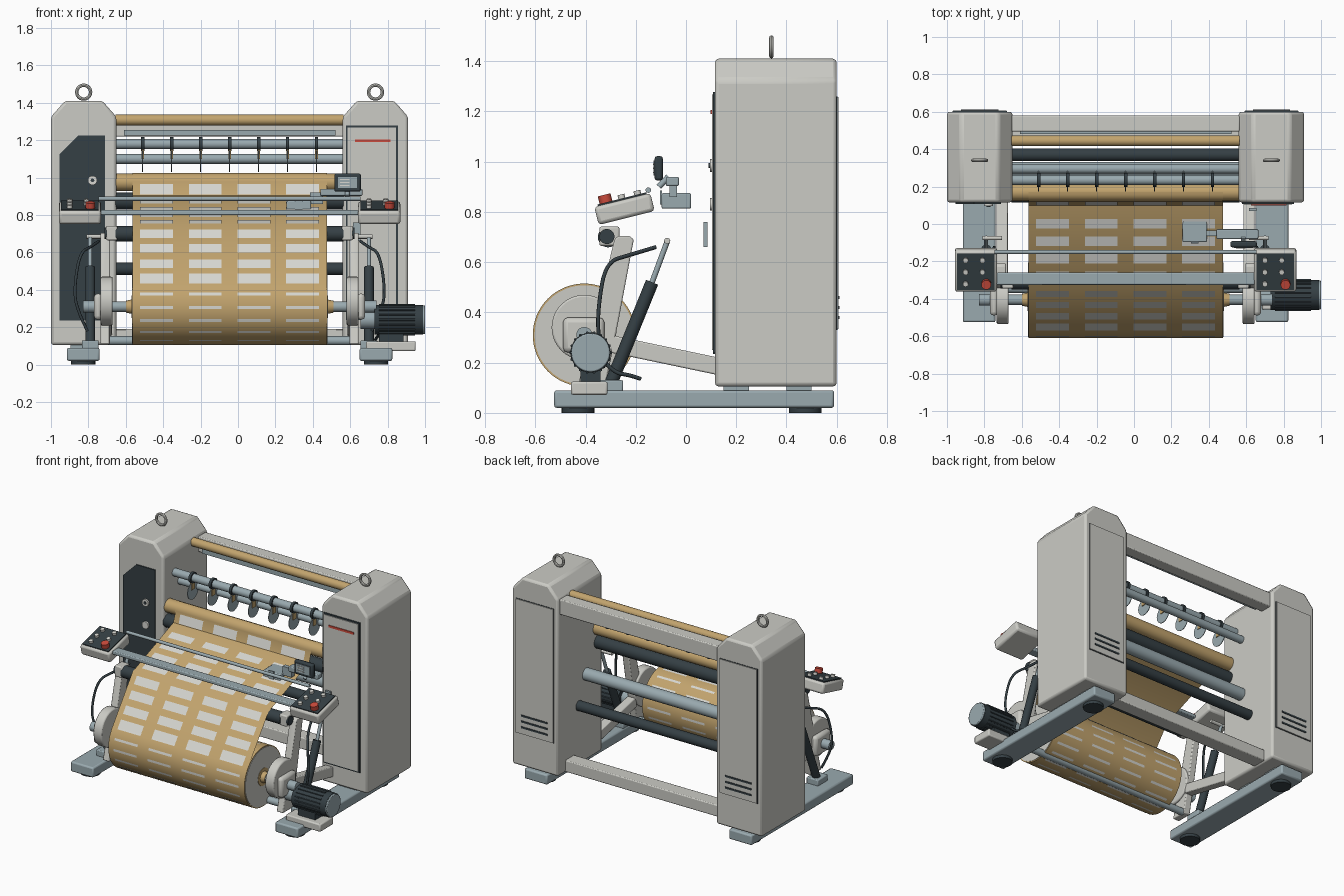
import bpy, bmesh, math
from mathutils import Vector, Matrix

if "Cube" in bpy.data.objects:
    bpy.data.objects.remove(bpy.data.objects["Cube"])

CX = -0.045  # centre plane of the machine; u is measured from it


def mat(name, r, g, b):
    m = bpy.data.materials.new(name)
    m.diffuse_color = (r, g, b, 1)
    m.use_nodes = True
    m.node_tree.nodes["Principled BSDF"].inputs["Base Color"].default_value = m.diffuse_color
    return m


GREY = mat("light_grey_paint", 0.60, 0.60, 0.56)
STEEL = mat("blue_grey_steel", 0.32, 0.40, 0.43)
DARK = mat("dark_slate", 0.035, 0.05, 0.058)
TAN = mat("kraft_tan", 0.54, 0.37, 0.155)
LABEL = mat("label_white", 0.68, 0.68, 0.64)
RED = mat("signal_red", 0.60, 0.07, 0.045)


def finish(name, bm, m, bevel=0):
    me = bpy.data.meshes.new(name)
    bm.to_mesh(me)
    bm.free()
    me.materials.append(m)
    ob = bpy.data.objects.new(name, me)
    bpy.context.collection.objects.link(ob)
    if bevel:
        md = ob.modifiers.new("bevel", "BEVEL")
        md.width, md.segments = bevel, 2
    return ob


def box(name, u, y, z, m, bevel=0, tilt=0):
    """Box from ranges, optionally tilted about x."""
    bm = bmesh.new()
    size = [r[1] - r[0] for r in (u, y, z)]
    c = Vector((CX + sum(u) / 2, sum(y) / 2, sum(z) / 2))
    bmesh.ops.create_cube(bm, size=1, matrix=Matrix.Translation(c)
                          @ Matrix.Rotation(tilt, 4, "X") @ Matrix.Diagonal((*size, 1)))
    return finish(name, bm, m, bevel)


def cyl(name, p, q, r, m, n=28, r2=None, bevel=0):
    """Cylinder or cone between two (u, y, z) points."""
    p, q = Vector(p), Vector(q)
    d = q - p
    bm = bmesh.new()
    bmesh.ops.create_cone(bm, cap_ends=True, segments=n, radius1=r, radius2=r if r2 is None else r2,
                          depth=d.length, matrix=Matrix.Translation((p + q) / 2 + Vector((CX, 0, 0)))
                          @ d.to_track_quat("Z", "Y").to_matrix().to_4x4())
    return finish(name, bm, m, bevel)


def bar(name, y, z, r, m, u=0.61, n=28):
    return cyl(name, (-u, y, z), (u, y, z), r, m, n)


def prism(name, pts, lo, hi, m, axis="x", bevel=0):
    """Extrude a (y,z) profile along x, or a (u,z) profile along y."""
    bm = bmesh.new()
    ends = [[bm.verts.new((CX + k, a, b) if axis == "x" else (CX + a, k, b)) for a, b in pts] for k in (lo, hi)]
    n = len(pts)
    bm.faces.new(ends[0])
    bm.faces.new(ends[1][::-1])
    for i in range(n):
        j = (i + 1) % n
        bm.faces.new((ends[0][i], ends[1][i], ends[1][j], ends[0][j]))
    bmesh.ops.recalc_face_normals(bm, faces=bm.faces)
    return finish(name, bm, m, bevel)


def ribbon(bm, path, u0, u1):
    rows = [[bm.verts.new((CX + u, y, z)) for u in (u0, u1)] for y, z in path]
    for a, b in zip(rows, rows[1:]):
        bm.faces.new((a[0], b[0], b[1], a[1]))


def cable(name, pts, r=0.008):
    cu = bpy.data.curves.new(name, "CURVE")
    cu.dimensions, cu.bevel_depth, cu.bevel_resolution = "3D", r, 2
    sp = cu.splines.new("NURBS")
    sp.points.add(len(pts) - 1)
    for pt, (u, y, z) in zip(sp.points, pts):
        pt.co = (CX + u, y, z, 1)
    sp.use_endpoint_u, sp.order_u, sp.resolution_u = True, 3, 8
    cu.materials.append(DARK)
    bpy.context.collection.objects.link(bpy.data.objects.new(name, cu))


def span(s, a, b):
    return tuple(sorted((s * a, s * b)))


RY, RZ, RR = -0.405, 0.31, 0.205  # winding roll axis and radius

# ---- mirrored side assemblies
for s in (-1, 1):
    lo, hi = span(s, 0.605, 0.955)
    prism("tower", [(lo, 0.105), (hi, 0.105), (hi, 1.325), (hi - 0.075, 1.41), (lo + 0.075, 1.41), (lo, 1.325)],
          0.115, 0.60, GREY, "y", 0.015)
    # lifting eye
    bpy.ops.mesh.primitive_torus_add(major_radius=0.037, minor_radius=0.009, major_segments=28, minor_segments=8,
                                     location=(CX + s * 0.78, 0.34, 1.457), rotation=(math.pi / 2, 0, 0))
    eye = bpy.context.object
    eye.name = "lifting_eye"
    eye.data.materials.append(GREY)
    # rear door with vents
    box("rear_door_gap", span(s, 0.635, 0.925), (0.60, 0.603), (0.33, 1.26), DARK)
    box("rear_door", span(s, 0.638, 0.922), (0.60, 0.608), (0.333, 1.257), GREY)
    for k in range(3):
        zv = 0.38 + k * 0.04
        box("vent_slot", span(s, 0.68, 0.88), (0.605, 0.612), (zv - 0.006, zv + 0.006), DARK)
    # base rail, feet and spacers
    box("base_rail", span(s, 0.695, 0.87), (-0.525, 0.59), (0.02, 0.09), STEEL, 0.01)
    for y in (-0.43, 0.475):
        cyl("foot", (s * 0.783, y, 0), (s * 0.783, y, 0.022), 0.065, DARK)
    for y in (0.2, 0.45):
        box("rail_spacer", span(s, 0.71, 0.85), (y - 0.05, y + 0.05), (0.088, 0.107), STEEL)
    # swing arm, tie link and ram
    prism("swing_arm", [(-0.43, 0.11), (-0.32, 0.11), (-0.27, 0.36), (-0.208, 0.69), (-0.225, 0.705),
                        (-0.27, 0.705), (-0.285, 0.69), (-0.36, 0.38)], s * 0.64, s * 0.69, GREY, "x", 0.006)
    prism("tie_link", [(-0.30, 0.24), (0.13, 0.15), (0.13, 0.22), (-0.30, 0.31)], s * 0.63, s * 0.69, GREY, "x", 0.006)
    cyl("ram_body", (s * 0.745, -0.30, 0.115), (s * 0.745, -0.135, 0.52), 0.026, DARK, 20)
    cyl("ram_rod", (s * 0.745, -0.135, 0.52), (s * 0.745, -0.072, 0.69), 0.011, STEEL, 14)
    box("ram_base", span(s, 0.70, 0.79), (-0.36, -0.25), (0.085, 0.13), STEEL, 0.006)
    cyl("ram_pin", (s * 0.66, -0.075, 0.685), (s * 0.765, -0.075, 0.685), 0.012, GREY, 14)
    # roll chuck
    cyl("chuck_disc", (s * 0.625, RY, RZ + 0.03), (s * 0.69, RY, RZ + 0.03), 0.13, GREY, 40, bevel=0.008)
    box("chuck_housing", span(s, 0.68, 0.725), (RY - 0.085, RY + 0.08), (0.24, 0.38), GREY, 0.02)
    cyl("chuck_hub", (s * 0.72, RY, RZ), (s * 0.785, RY, RZ), 0.032, STEEL)
    cyl("core_end", (s * 0.515, RY, RZ), (s * 0.555, RY, RZ), 0.04, TAN, r2=0.032)
    cyl("roll_end", (s * 0.515, RY, RZ), (s * 0.523, RY, RZ), 0.198, GREY, 48)
    cyl("core_ring", (s * 0.52, RY, RZ), (s * 0.525, RY, RZ), 0.06, TAN, 32)
    # press roller bracket and console post
    box("roller_bracket", span(s, 0.60, 0.66), (-0.345, -0.265), (0.665, 0.742), GREY, 0.008)
    cyl("bracket_cap", (s * 0.655, -0.315, 0.702), (s * 0.668, -0.315, 0.702), 0.03, DARK)
    # control console
    cu, cy, cz, tilt = s * 0.80, -0.245, 0.812, math.radians(14)
    box("console", (cu - 0.113, cu + 0.113), (cy - 0.115, cy + 0.115), (cz - 0.037, cz + 0.037), GREY, 0.014, tilt)
    nrm, fwd = Vector((0, -math.sin(tilt), math.cos(tilt))), Vector((0, math.cos(tilt), math.sin(tilt)))
    face = Vector((cu, cy, cz)) + nrm * 0.039
    box("console_panel", (cu - 0.1, cu + 0.1), (face.y - 0.1, face.y + 0.1), (face.z - 0.004, face.z + 0.004),
        DARK, 0, tilt)
    for bu in (-0.055, 0.035):
        for bv in (0.065, 0.0, -0.065):
            stop = bu > 0 and bv < 0
            p = face + fwd * bv + Vector((0.055 if stop else bu, 0, 0))
            cyl("stop_button" if stop else "button", p, p + nrm * (0.035 if stop else 0.02),
                0.026 if stop else 0.014, RED if stop else LABEL, 16)
    # hose
    cable("hose", [(s * 0.70, -0.12, 0.66), (s * 0.74, -0.22, 0.63), (s * 0.80, -0.32, 0.60), (s * 0.83, -0.35, 0.42),
                   (s * 0.82, -0.35, 0.30), (s * 0.76, -0.33, 0.18)])

# ---- front door panels
prism("dark_front_panel", [(-0.91, 0.235), (-0.665, 0.235), (-0.665, 1.225), (-0.81, 1.225), (-0.91, 1.125)],
      0.107, 0.117, DARK, "y")
for z in (0.985, 0.83):
    cyl("gauge", (-0.733, 0.095, z), (-0.733, 0.11, z), 0.025, LABEL, 20)
cyl("gauge_knob", (-0.733, 0.09, 0.985), (-0.733, 0.1, 0.985), 0.01, DARK, 12)
box("front_door_gap", (0.622, 0.90), (0.108, 0.116), (0.24, 1.278), DARK)
box("front_door", (0.63, 0.89), (0.103, 0.11), (0.25, 1.268), GREY)
box("red_stripe", (0.67, 0.86), (0.098, 0.105), (1.19, 1.205), RED)
box("sensor_plate", (0.66, 0.70), (0.07, 0.086), (0.66, 0.76), STEEL)

# ---- cross members and rollers
box("top_beam", (-0.61, 0.61), (0.495, 0.58), (1.22, 1.325), GREY, 0.006)
box("bottom_beam", (-0.61, 0.61), (0.42, 0.52), (0.11, 0.19), GREY, 0.006)
box("scale_bar", (-0.565, 0.565), (0.48, 0.497), (1.225, 1.255), STEEL)
bar("top_tan_roller", 0.445, 1.308, 0.029, TAN)
bar("guide_bar", 0.295, 1.10, 0.026, STEEL)
bar("blade_bar", 0.235, 1.18, 0.027, STEEL)
bar("nip_roller", 0.17, 0.975, 0.046, TAN)
bar("upper_dark_roller", 0.16, 0.875, 0.045, DARK)
bar("blue_roller", 0.29, 0.70, 0.042, STEEL)
bar("lower_dark_roller", 0.37, 0.512, 0.034, DARK)
bar("press_roller", -0.31, 0.70, 0.041, DARK)
bar("arm_pivot_tube", -0.345, 0.128, 0.024, STEEL, 0.65)
bar("roll_shaft", RY, RZ, 0.028, STEEL, 0.72)
bar("console_rail", -0.15, 0.887, 0.011, STEEL, 0.70, 14)
box("console_crossbar", (-0.69, 0.69), (-0.325, -0.26), (0.80, 0.826), STEEL, 0.006)

# ---- slitting blades
for i in range(7):
    u = -0.465 + i * 0.155
    cyl("blade_collar", (u - 0.009, 0.235, 1.18), (u + 0.009, 0.235, 1.18), 0.037, DARK, 20)
    box("blade_arm", (u - 0.007, u + 0.007), (0.215, 0.25), (1.10, 1.16), TAN)
    cyl("slitting_blade", (u - 0.002, 0.235, 1.09), (u + 0.002, 0.235, 1.09), 0.06, STEEL, 28)

# ---- winding roll and web
bar("winding_roll", RY, RZ, RR, TAN, 0.52, 64)
A, B, C, D = (0.10, 0.905), (-0.345, 0.735), (-0.569, 0.433), (0.12, 0.965)
bm = bmesh.new()
wrap = [(0.17 - 0.05 * math.sin(t), 0.975 + 0.05 * math.cos(t)) for t in (0, 0.3, 0.6, 0.9, 1.2, 1.5)]
ribbon(bm, wrap + [D, A, B, C], -0.52, 0.52)
finish("paper_web", bm, TAN)


def piece(p, q, t0, t1, off=0.003):
    p, q = Vector(p), Vector(q)
    d = (q - p).normalized()
    n = Vector((d.y, -d.x)) * off
    return [tuple(p.lerp(q, t) + n) for t in (t0, t1)]


# printed labels on the web and the roll
strips = [piece(D, A, 0.0, 0.95)]
for t in (0.22, 0.43, 0.64, 0.85):
    strips.append(piece(A, B, t - 0.055, t + 0.055))
for t in (0.12, 0.38, 0.65, 0.90):
    strips.append(piece(B, C, t - 0.075, t + 0.075))
for k in range(18):
    a = math.radians(161 + 20 * k)
    strips.append([(RY + (RR + 0.002) * math.cos(a + e), RZ + (RR + 0.002) * math.sin(a + e))
                   for e in (-0.038, 0, 0.038)])
bm = bmesh.new()
for path in strips:
    for c in (-0.39, -0.13, 0.13, 0.39):
        ribbon(bm, path, c - 0.088, c + 0.088)
finish("printed_labels", bm, LABEL)

# ---- drive motor
MY, MZ = -0.38, 0.24
cyl("motor_body", (0.775, MY, MZ), (1.035, MY, MZ), 0.08, DARK, 32)
for k in range(18):
    a = k * math.tau / 18
    y, z = MY + 0.08 * math.cos(a), MZ + 0.08 * math.sin(a)
    cyl("motor_fin", (0.80, y, z), (0.99, y, z), 0.006, DARK, 6)
cyl("motor_cap", (1.03, MY, MZ), (1.045, MY, MZ), 0.077, STEEL, 32, bevel=0.005)
cyl("motor_flange", (0.70, MY, MZ), (0.78, MY, MZ), 0.05, STEEL)
box("motor_mount", (0.73, 0.995), (-0.458, -0.312), (0.072, 0.125), GREY, 0.008)
box("motor_pedestal", (0.80, 0.93), (-0.42, -0.34), (0.12, 0.18), DARK)
cable("motor_cable", [(0.80, -0.34, 0.22), (0.80, -0.29, 0.16), (0.79, -0.22, 0.15), (0.78, -0.18, 0.135)])

# ---- display and web sensor
box("display_arm", (0.485, 0.71), (-0.08, -0.028), (0.903, 0.94), STEEL, 0.006)
box("display_case", (0.56, 0.702), (-0.125, -0.092), (0.925, 1.022), DARK, 0.01)
box("display_screen", (0.58, 0.682), (-0.129, -0.122), (0.945, 1.004), STEEL)
for k in range(3):
    box("screen_line", (0.59, 0.64), (-0.132, -0.127), (0.955 + k * 0.016, 0.960 + k * 0.016), LABEL)
cyl("display_post", (0.63, -0.108, 0.90), (0.63, -0.07, 0.94), 0.012, STEEL, 12)
box("web_sensor", (0.305, 0.435), (-0.097, 0.02), (0.813, 0.875), STEEL, 0.006)
box("sensor_link", (0.43, 0.50), (-0.065, -0.035), (0.86, 0.92), STEEL)
box("sensor_lens", (0.35, 0.39), (-0.103, -0.095), (0.83, 0.885), STEEL)

# ---- smooth shading with crisp edges
meshes = [o for o in bpy.context.scene.objects if o.type == "MESH"]
bpy.ops.object.select_all(action="DESELECT")
for o in meshes:
    o.select_set(True)
bpy.context.view_layer.objects.active = meshes[0]
bpy.ops.object.shade_smooth_by_angle(angle=math.radians(35))
